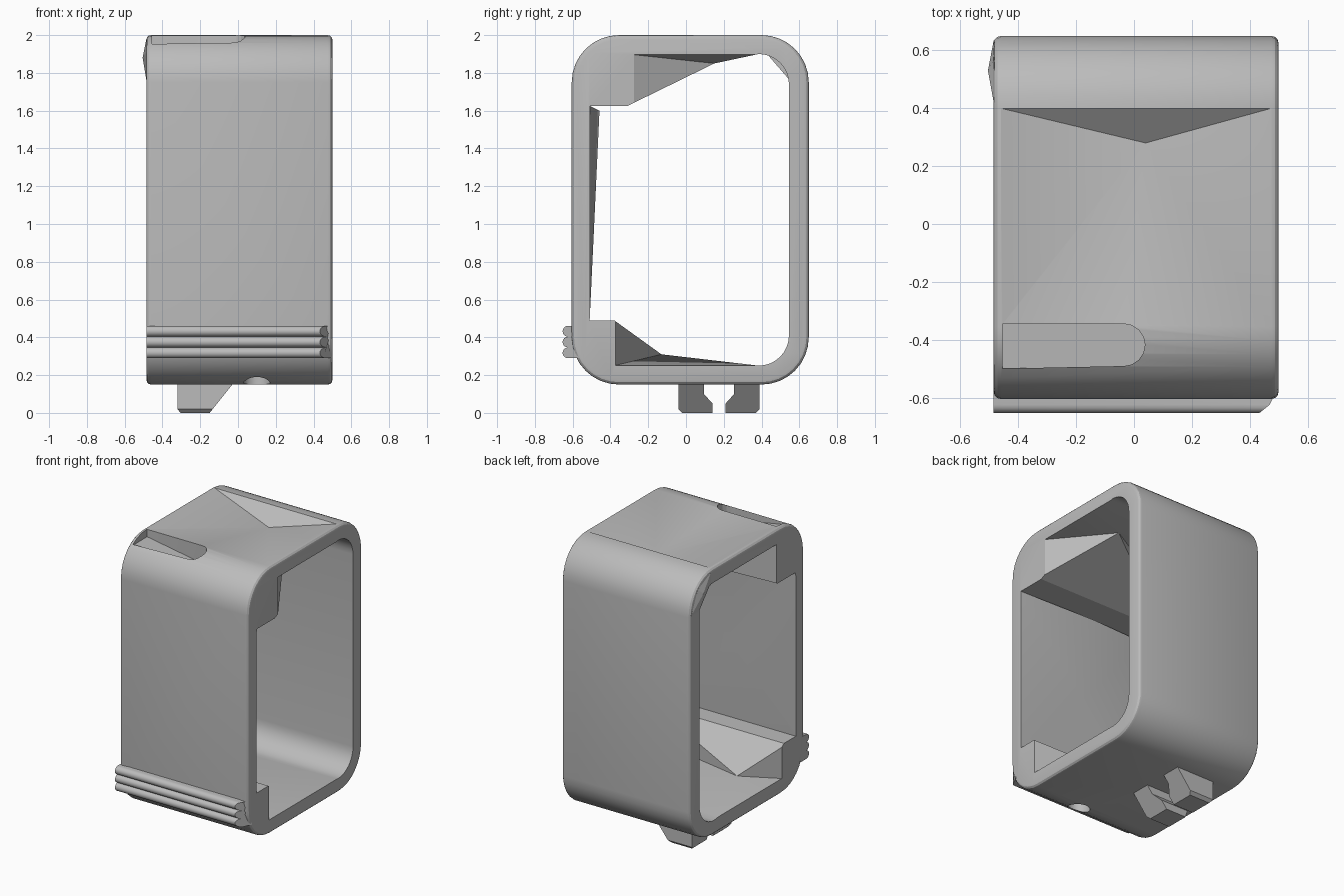
import bpy, bmesh, math
from mathutils import Vector

cube = bpy.data.objects.get("Cube")
if cube:
    bpy.data.objects.remove(cube)

grey = bpy.data.materials.new("plain grey")
grey.use_nodes = True
colour = (0.5, 0.5, 0.5, 1)
grey.diffuse_color = colour
grey.node_tree.nodes["Principled BSDF"].inputs["Base Color"].default_value = colour

X0, X1 = -0.485, 0.5


def arc(cy, cz, r, start, end, n=8):
    """Points on an arc, angles in degrees."""
    angles = [math.radians(start + (end - start) * i / n) for i in range(n + 1)]
    return [(cy + r * math.cos(a), cz + r * math.sin(a)) for a in angles]


def prism(points, to_3d, a, b):
    """Extrude a 2D outline from a to b along the axis implied by to_3d."""
    bm = bmesh.new()
    low, high = [[bm.verts.new(to_3d(p, t)) for p in points] for t in (a, b)]
    bm.faces.new(low)
    bm.faces.new(high)
    n = len(points)
    for i in range(n):
        j = (i + 1) % n
        bm.faces.new((low[i], low[j], high[j], high[i]))
    bmesh.ops.recalc_face_normals(bm, faces=bm.faces)
    return bm


def along_x(p, t):
    return (t, p[0], p[1])


def along_z(p, t):
    return (p[0], p[1], t)


def finish(bm, name):
    mesh = bpy.data.meshes.new(name)
    bmesh.ops.recalc_face_normals(bm, faces=bm.faces)
    bm.to_mesh(mesh)
    bm.free()
    mesh.materials.append(grey)
    ob = bpy.data.objects.new(name, mesh)
    bpy.context.collection.objects.link(ob)
    return ob


def smooth(ob, angle=20):
    bpy.ops.object.select_all(action='DESELECT')
    ob.select_set(True)
    bpy.context.view_layer.objects.active = ob
    bpy.ops.object.shade_smooth_by_angle(angle=math.radians(angle))


def cut(ob, cutter):
    mod = ob.modifiers.new("cut", 'BOOLEAN')
    mod.operation = 'DIFFERENCE'
    mod.object = cutter
    bpy.context.view_layer.objects.active = ob
    bpy.ops.object.modifier_apply(modifier=mod.name)
    bpy.data.objects.remove(cutter)


def peak(bm, face, apex):
    """Turn a face into a shallow pyramid; returns its new faces."""
    made = bmesh.ops.poke(bm, faces=[face])
    made["verts"][0].co = apex
    return made["faces"]


def big_face(bm, direction):
    d = Vector(direction)
    bm.normal_update()
    return max((f for f in bm.faces if f.normal.dot(d) > 0.99),
               key=lambda f: f.calc_area())


# Outer housing: rounded block with softened side edges and dented panels
outline = (arc(-0.355, 0.4, 0.25, 180, 270) + arc(0.4, 0.4, 0.25, 270, 360)
           + arc(0.4, 1.75, 0.25, 0, 90) + arc(-0.355, 1.75, 0.25, 90, 180))
bm = prism(outline, along_x, X0, X1)
rims = [e for e in bm.edges if abs(e.verts[0].co.x - e.verts[1].co.x) < 0.01]
bmesh.ops.bevel(bm, geom=rims, offset=0.025, segments=3, profile=0.5, affect='EDGES')
peak(bm, big_face(bm, (0, -1, 0)), (0.0, -0.545, 0.99))
peak(bm, big_face(bm, (0, 0, 1)), (0.04, 0.28, 1.905))
housing = finish(bm, "housing")

# Inner opening: leaves latch blocks at the front corners and sunken facets
front, low_y, high_y = -0.51, -0.38, -0.31
opening = ([(front, 0.49), (low_y, 0.49), (low_y, 0.25)]
           + arc(0.385, 0.41, 0.16, 270, 360) + arc(0.385, 1.74, 0.16, 0, 90)
           + [(high_y, 1.9), (high_y, 1.625), (front, 1.625)])
bm = prism(opening, along_x, X0 - 0.02, X1 + 0.02)
panel = peak(bm, big_face(bm, (0, -1, 0)), (0, -0.485, 1.02))
upper = max(panel, key=lambda f: f.calc_center_median().z)
peak(bm, upper, (-0.05, -0.458, 1.6))
for y, z, apex in ((low_y, 0.25, (-0.3, -0.13, 0.31)), (high_y, 1.9, (0.25, 0.15, 1.85))):
    corner = next(e for e in bm.edges
                  if all(abs(v.co.y - y) + abs(v.co.z - z) < 0.001 for v in e.verts))
    peak(bm, bmesh.utils.face_join(list(corner.link_faces)), apex)
cut(housing, finish(bm, "opening_cutter"))

# Button slot on top, deeper towards its rounded end
slot = [(-0.455, -0.5), (-0.455, -0.345)] + arc(-0.035, -0.418, 0.073, 90, -90)
bm = prism(slot, along_z, 1.9, 2.1)
for v in bm.verts:
    if v.co.z < 2:
        v.co.z = 1.87 - 0.17 * min(v.co.x, 0)
cut(housing, finish(bm, "slot_cutter"))

# Round hole underneath
hole = arc(0.1, -0.42, 0.07, 0, 345, 23)
cut(housing, finish(prism(hole, along_z, 0.1, 0.3), "hole_cutter"))
smooth(housing)

# Grip strip: three rounded ribs with a slanted right end
ribs = [(-0.56, 0.29)]
for z in (0.318, 0.375, 0.432):
    ribs += arc(-0.625, z, 0.0285, 270, 90, 8)
ribs += [(-0.56, 0.46)]
bm = prism(ribs, along_x, X0, X1)
for v in bm.verts:
    if v.co.x > 0:
        v.co.x = min(X1, X1 + (v.co.y + 0.6) * 1.25)
smooth(finish(bm, "grip_ribs"), 40)

# Hook feet: a mirrored pair with undercut inner sides and a sloping end
foot = [(-0.04, 0.17), (-0.04, 0.02), (-0.02, 0), (0.14, 0), (0.14, 0.05),
        (0.095, 0.1), (0.095, 0.17)]
middle = 0.175
for name, side in (("front_hook_foot", 1), ("back_hook_foot", -1)):
    profile = [(middle + side * (y - middle), z) for y, z in foot]
    bm = prism(profile, along_x, -0.32, -0.03)
    for v in bm.verts:
        if v.co.x > -0.1:
            v.co.x = -0.15 + 0.8 * v.co.z
        elif v.co.z < 0.01:
            v.co.x += 0.015
    finish(bm, name)

# Small raised facet on the right end of the upper back corner
bump = [(0.42, 1.98), (0.42, 1.91), (0.55, 1.76), (0.635, 1.76), (0.565, 1.915)]
bm = prism(bump, along_x, X0 + 0.03, X0)
peak(bm, big_face(bm, (-1, 0, 0)), (-0.505, 0.53, 1.88))
finish(bm, "corner_bump")
